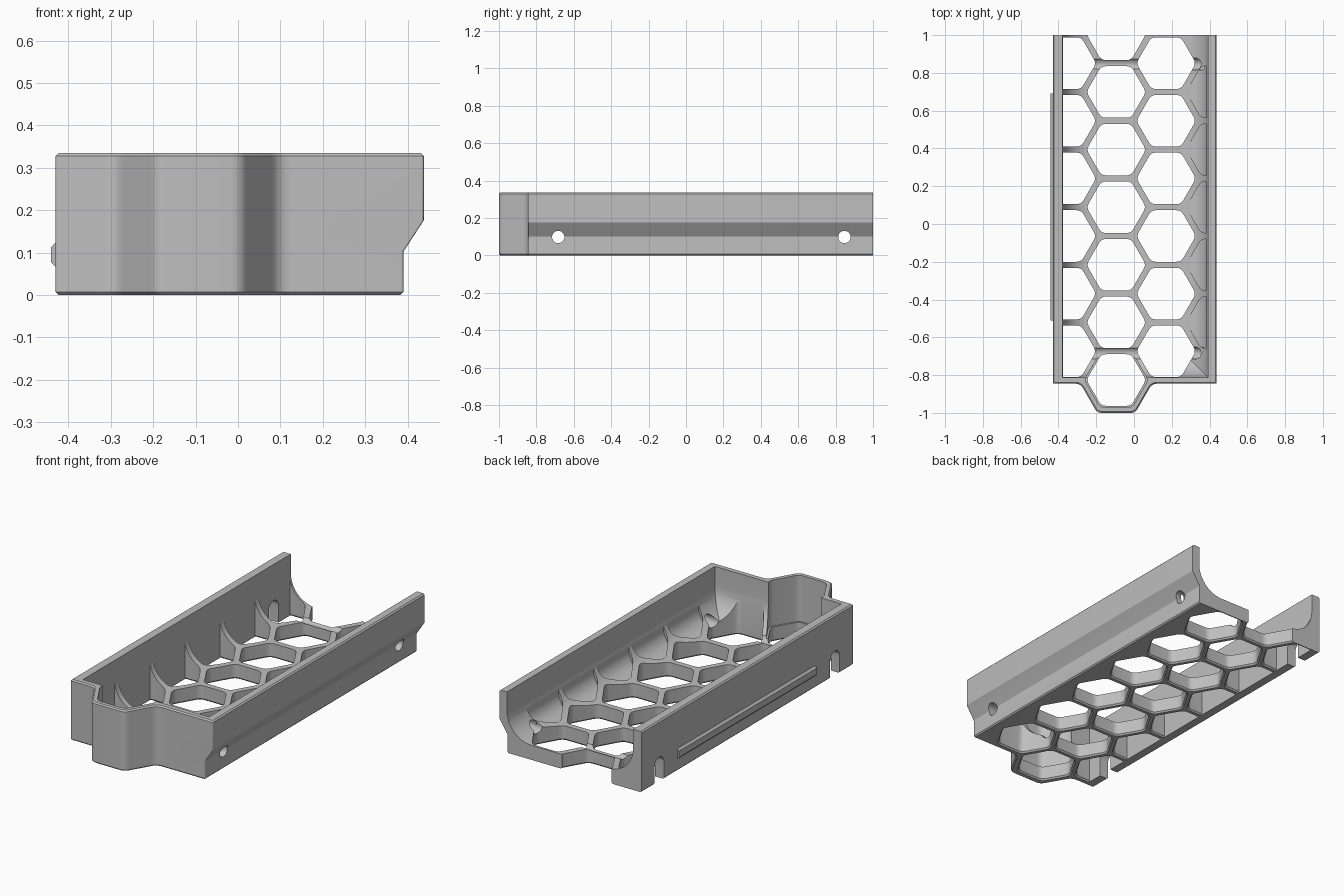
import bpy, bmesh, math
from mathutils import Vector

if "Cube" in bpy.data.objects:
    bpy.data.objects.remove(bpy.data.objects["Cube"])

grey = bpy.data.materials.new("grey_plastic")
grey.diffuse_color = (0.52, 0.52, 0.52, 1)
grey.use_nodes = True
grey.node_tree.nodes["Principled BSDF"].inputs["Base Color"].default_value = grey.diffuse_color

HEIGHT, FLOOR = 0.335, 0.08
PITCH, APO = 0.305, 0.1365          # honeycomb spacing and hole half width
CX, CY = -0.094, -0.826             # centre of the front bay
DX = PITCH * math.sqrt(3) / 2


def rounded(points, radius, segs=5):
    """Round every corner of a closed 2D outline."""
    out, n = [], len(points)
    for i, p in enumerate(points):
        p = Vector(p)
        a, b = Vector(points[i - 1]) - p, Vector(points[(i + 1) % n]) - p
        r = radius[i] if isinstance(radius, list) else radius
        if r == 0:
            out.append(p)
            continue
        p0, p1 = p + a.normalized() * r, p + b.normalized() * r
        for k in range(segs + 1):
            t = k / segs
            out.append(p0 * (1 - t) ** 2 + p * 2 * t * (1 - t) + p1 * t * t)
    return out


def hexagon(cx, cy, apo):
    r = apo * 2 / math.sqrt(3)
    return [(cx + r * math.cos(k * math.pi / 3), cy + r * math.sin(k * math.pi / 3)) for k in range(6)]


def loft(bm, sections):
    """Closed solid through (outline, z) sections with equal point counts."""
    rings = [[bm.verts.new((p[0], p[1], z)) for p in pts] for pts, z in sections]
    n = len(rings[0])
    bm.faces.new(rings[0][::-1])
    bm.faces.new(rings[-1])
    for a, b in zip(rings, rings[1:]):
        for i in range(n):
            j = (i + 1) % n
            bm.faces.new((a[i], a[j], b[j], b[i]))


def finish(name, bm):
    bmesh.ops.recalc_face_normals(bm, faces=bm.faces)
    me = bpy.data.meshes.new(name)
    bm.to_mesh(me)
    bm.free()
    me.materials.append(grey)
    ob = bpy.data.objects.new(name, me)
    bpy.context.collection.objects.link(ob)
    return ob


def boolean(ob, cutter, op="DIFFERENCE"):
    """Apply a boolean and remove the cutter."""
    m = ob.modifiers.new("cut", "BOOLEAN")
    m.operation, m.object, m.solver = op, cutter, "EXACT"
    me = bpy.data.meshes.new_from_object(ob.evaluated_get(bpy.context.evaluated_depsgraph_get()))
    ob.modifiers.clear()
    ob.data = me
    bpy.data.objects.remove(cutter)


def box(name, lo, hi, fillet=0):
    """Box; with a fillet its left, right and front floor edges are rounded."""
    bm = bmesh.new()
    loft(bm, [([(lo[0], lo[1]), (hi[0], lo[1]), (hi[0], hi[1]), (lo[0], hi[1])], z) for z in (lo[2], hi[2])])
    if fillet:
        edges = [e for e in bm.edges if all(abs(v.co.z - lo[2]) < 1e-5 for v in e.verts)
                 and not all(abs(v.co.y - hi[1]) < 1e-5 for v in e.verts)]
        bmesh.ops.bevel(bm, geom=edges, offset=fillet, segments=12, profile=0.5, affect="EDGES")
    return finish(name, bm)


def hex_prisms(name, centres, z0, z1, flare=False):
    bm = bmesh.new()
    for x, y in centres:
        plain = rounded(hexagon(x, y, APO), 0.025)
        wide = rounded(hexagon(x, y, APO + 0.007), 0.025)
        secs = [(wide, z0), (wide, 0), (plain, 0.008)] if flare else [(plain, z0)]
        loft(bm, secs + [(plain, z1)])
    return finish(name, bm)


def shell_outline(d, xr):
    """Plan of the tray: a rectangle with half a hexagon at the front."""
    y0, apo = -0.845 + d, 0.174 - d
    r = apo * 2 / math.sqrt(3)
    jx = r - (CY - y0) / math.sqrt(3)
    pts = [(-0.43 + d, 1), (-0.43 + d, y0), (CX - jx, y0), (CX - r / 2, CY - apo),
           (CX + r / 2, CY - apo), (CX + jx, y0), (xr - d, y0), (xr - d, 1)]
    return rounded(pts, [0, 0.006, 0.03, 0.025, 0.025, 0.03, 0.006, 0])


# Outer shell, with the right side stepping outward above the slope
bm = bmesh.new()
loft(bm, [(shell_outline(d, x), z) for d, x, z in (
    (0.007, 0.39, 0), (0, 0.39, 0.007), (0, 0.39, 0.102), (0, 0.438, 0.176),
    (0, 0.438, HEIGHT - 0.007), (0.007, 0.438, HEIGHT))])
tray = finish("honeycomb_tray", bm)

# Rounded trough and the hexagonal front bay
boolean(tray, box("trough_cutter", (-0.378, -0.812, FLOOR), (0.392, 1.2, 0.6), 0.15))
bm = bmesh.new()
bay = rounded(hexagon(CX, CY, 0.146), 0.025)
loft(bm, [(bay, FLOOR), (bay, 0.6)])
boolean(tray, finish("bay_cutter", bm))

# Honeycomb holes in the floor
rows_a = [CY + PITCH * k for k in range(7)]
rows_b = [CY + PITCH * (k + 0.5) for k in range(6)]
holes = [(CX, y) for y in rows_a] + [(CX + DX, y) for y in rows_b]
boolean(tray, hex_prisms("floor_holes", holes, -0.1, 0.5, True))

# Left column of holes stops at the wall
left = hex_prisms("left_holes", [(CX - DX, y) for y in rows_b], -0.1, 0.5, True)
boolean(left, box("left_limit", (-0.376, -2, -0.2), (0.5, 2, 0.6)), "INTERSECT")
boolean(tray, left)

# Right column only scoops into the rounded wall foot
scoops = hex_prisms("right_scoops", [(CX + 2 * DX, y) for y in rows_a[1:6]], 0, 0.5)
boolean(scoops, box("scoop_limit", (-0.3, -1.5, FLOOR + 0.003), (0.385, 1.5, 0.6), 0.085), "INTERSECT")
boolean(tray, scoops)

# Cross-drilled holes and the open slots in the left wall
for y in (-0.683, 0.847):
    for r, x0, x1, slot in ((0.033, -0.40, 0.6, False), (0.042, -0.6, -0.37, True)):
        if slot:
            prof = [(y - r, -0.1), (y + r, -0.1)]
            prof += [(y + r * math.cos(k * math.pi / 12), 0.095 + r * math.sin(k * math.pi / 12)) for k in range(13)]
        else:
            prof = [(y + r * math.cos(k * math.pi / 12), 0.098 + r * math.sin(k * math.pi / 12)) for k in range(24)]
        bm = bmesh.new()
        loft(bm, [(prof, x0), (prof, x1)])
        for v in bm.verts:
            v.co = (v.co.z, v.co.x, v.co.y)
        boolean(tray, finish("drill_cutter", bm))

# Chamfered rail on the left side
bm = bmesh.new()
rail = [(-0.425, 0.061), (-0.441, 0.078), (-0.441, 0.112), (-0.425, 0.129)]
loft(bm, [(rail, -0.51), (rail, 0.69)])
for v in bm.verts:
    v.co = (v.co.x, v.co.z, v.co.y)
finish("side_rail", bm)

# Smooth curves, sharp edges
bpy.ops.object.select_all(action="DESELECT")
tray.select_set(True)
bpy.context.view_layer.objects.active = tray
bpy.ops.object.shade_smooth_by_angle(angle=math.radians(30))
